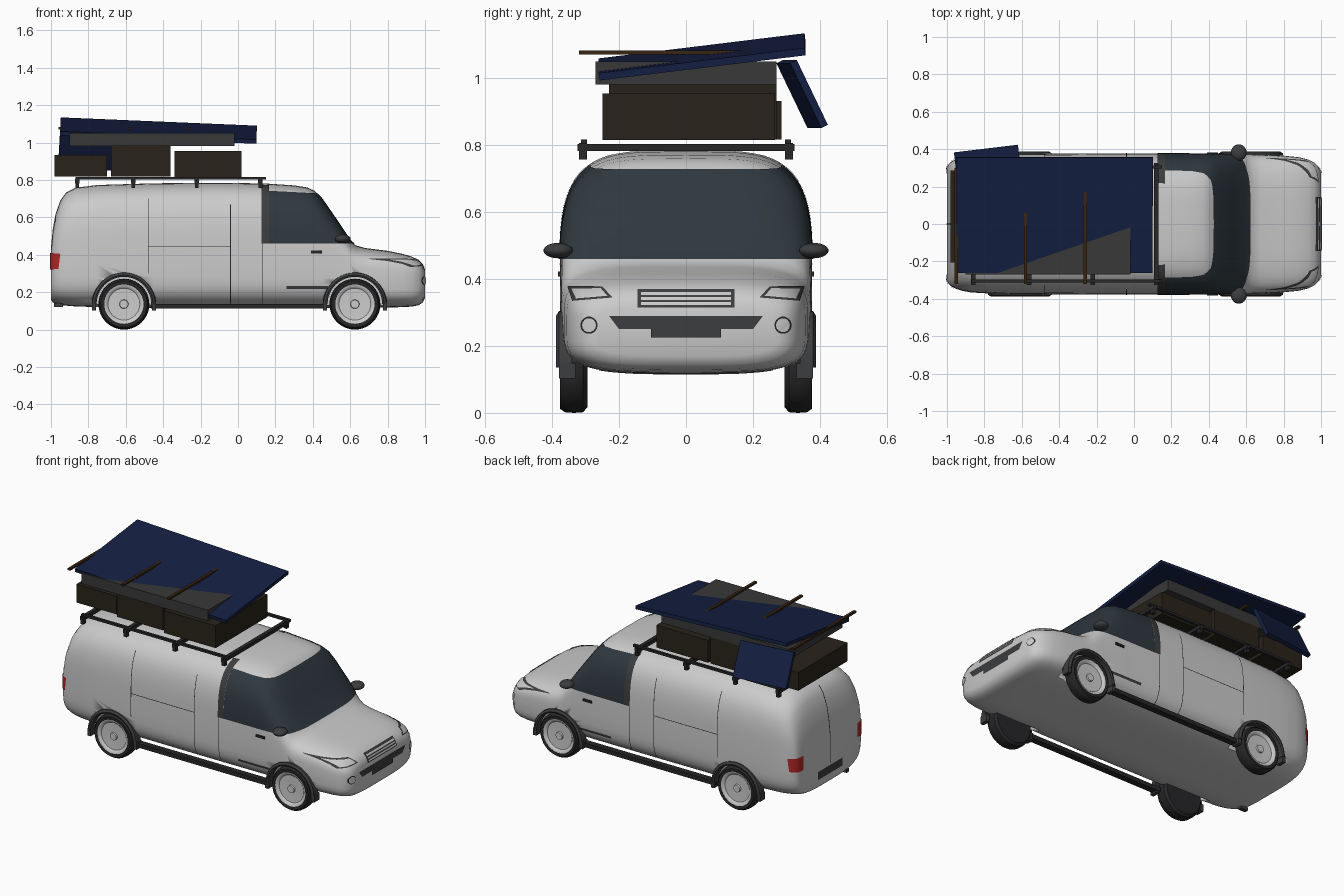
import bpy, bmesh, math
from mathutils import Vector

if "Cube" in bpy.data.objects:
    bpy.data.objects.remove(bpy.data.objects["Cube"])

def mat(name, r, g, b):
    m = bpy.data.materials.new(name)
    m.diffuse_color = (r, g, b, 1)
    m.use_nodes = True
    m.node_tree.nodes["Principled BSDF"].inputs["Base Color"].default_value = m.diffuse_color
    return m

GLASS = mat("glass", .028, .04, .05)
BLACK = mat("black_trim", .02, .02, .022)
DARK = mat("dark_plastic", .045, .047, .05)
BLUE = mat("blue_panel", .007, .014, .055)
BROWN = mat("brown_box", .022, .016, .01)
WOOD = mat("wood_pole", .04, .018, .006)
FOAM = mat("dark_foam", .04, .04, .04)
RED = mat("red_lens", .45, .02, .02)

def finish(name, bm, m=None, smooth=True):
    me = bpy.data.meshes.new(name)
    bm.to_mesh(me)
    bm.free()
    ob = bpy.data.objects.new(name, me)
    bpy.context.collection.objects.link(ob)
    if m:
        me.materials.append(m)
    if smooth:
        bpy.ops.object.select_all(action='DESELECT')
        ob.select_set(True)
        bpy.context.view_layer.objects.active = ob
        bpy.ops.object.shade_smooth_by_angle(angle=math.radians(40))
    return ob

def box(name, c, size, m=None, rot=(0, 0, 0)):
    bm = bmesh.new()
    bmesh.ops.create_cube(bm, size=1)
    bmesh.ops.scale(bm, vec=size, verts=bm.verts)
    ob = finish(name, bm, m, False)
    ob.location, ob.rotation_euler = c, rot
    return ob

def lathe(name, prof, cx, cz, side, m=None, span=360, n=40, loop=False):
    """Revolve (radius, y) points around a y axis through (cx, cz)."""
    bm = bmesh.new()
    full = span == 360
    rings = []
    for i in range(n if full else n + 1):
        a = math.radians(span * i / n)
        rings.append([bm.verts.new((cx + r * math.cos(a), side * y, cz + r * math.sin(a))) for r, y in prof])
    k = len(prof)
    for i in range(n):
        p, q = rings[i], rings[(i + 1) % len(rings)]
        for j in range(k if loop else k - 1):
            bm.faces.new((p[j], p[(j + 1) % k], q[(j + 1) % k], q[j]))
    if not full:
        bm.faces.new(rings[0])
        bm.faces.new(rings[-1])
    bmesh.ops.remove_doubles(bm, verts=bm.verts, dist=1e-5)
    bmesh.ops.recalc_face_normals(bm, faces=bm.faces)
    return finish(name, bm, m)

# Body loft stations: x, half width, bottom, top
ST = [(-1, .30, .16, .44), (-.99, .322, .145, .54), (-.975, .335, .137, .62), (-.95, .347, .132, .69),
      (-.92, .357, .128, .732), (-.87, .366, .124, .758), (-.75, .373, .12, .773), (-.45, .376, .116, .782),
      (-.1, .377, .115, .785), (.15, .377, .115, .781), (.3, .376, .115, .771), (.37, .376, .115, .76),
      (.41, .376, .115, .742), (.45, .375, .115, .698), (.53, .374, .115, .582), (.6, .373, .116, .478),
      (.63, .372, .116, .45), (.68, .37, .117, .436), (.8, .365, .118, .421), (.88, .357, .12, .405),
      (.93, .345, .123, .39), (.965, .328, .13, .373), (.988, .305, .145, .35), (1, .275, .17, .32)]

def body_mesh():
    bm = bmesh.new()
    rings = []
    for x, w, b, t in ST:
        mid = min(.35, (b + t) / 2)
        ring = []
        for i in range(64):
            a = 2 * math.pi * i / 64
            c, s = math.cos(a), math.sin(a)
            y = math.copysign(abs(c) ** .5, c) * w
            z = mid + math.copysign(abs(s) ** .5, s) * ((t - mid) if s > 0 else (mid - b))
            ring.append(bm.verts.new((x, y, z)))
        rings.append(ring)
    for p, q in zip(rings, rings[1:]):
        for j in range(64):
            bm.faces.new((p[j], p[(j + 1) % 64], q[(j + 1) % 64], q[j]))
    bm.faces.new(rings[0])
    bm.faces.new(rings[-1])
    bmesh.ops.recalc_face_normals(bm, faces=bm.faces)
    return bm

def patch(name, axis, poly, side, m=None, off=.003, limit=.2):
    """Skin piece of the body: the part behind a convex outline seen along axis (0=x, 1=y)."""
    bm = body_mesh()
    bm.normal_update()
    for v, n in [(v, v.normal.copy()) for v in bm.verts]:
        v.co += n * off
    area = sum(p[0] * q[1] - q[0] * p[1] for p, q in zip(poly, poly[1:] + poly[:1]))
    planes = []
    for p, q in zip(poly, poly[1:] + poly[:1]):
        nu, nv = (q[1] - p[1]), -(q[0] - p[0])
        if area < 0:
            nu, nv = -nu, -nv
        planes.append((Vector((0, p[0], p[1])), Vector((0, nu, nv))) if axis == 0
                      else (Vector((p[0], 0, p[1])), Vector((nu, 0, nv))))
    if side:
        d = Vector((-side, 0, 0)) if axis == 0 else Vector((0, -side, 0))
        planes.append((-d * limit, d))
    for co, no in planes:
        bmesh.ops.bisect_plane(bm, geom=bm.verts[:] + bm.edges[:] + bm.faces[:], dist=1e-6,
                               plane_co=co, plane_no=no.normalized(), clear_outer=True)
    return finish(name, bm, m)

def rect(u0, u1, v0, v1):
    return [(u0, v0), (u1, v0), (u1, v1), (u0, v1)]

# Body with wheel wells cut out
WX, WZ = (-.61, .625), .136
body = finish("van_body", body_mesh())
for x in WX:
    for s in (-1, 1):
        cut = lathe("wheel_well_cutter", [(0, .26), (.15, .26), (.15, .45), (0, .45)], x, WZ, s)
        cut.hide_render = True
        cut.hide_viewport = True
        mod = body.modifiers.new("well", 'BOOLEAN')
        mod.object, mod.operation, mod.solver = cut, 'DIFFERENCE', 'EXACT'

# Glass, wrapping from door to door
patch("cab_glass", 1, [(.165, .46), (.7, .46), (.7, .6), (.43, .728), (.165, .742)], 0, GLASS)

# Front face
patch("grille", 0, rect(-.145, .145, .315, .37), 1, DARK, limit=.7)
for z in (.326, .341, .356):
    patch("grille_bar", 0, rect(-.135, .135, z - .003, z + .005), 1, None, .006, .7)
patch("lower_intake", 0, [(-.23, .29), (-.2, .25), (.2, .25), (.23, .29)], 1, DARK, limit=.7)
patch("front_plate", 0, rect(-.105, .105, .225, .252), 1, DARK, .005, .7)
patch("rear_plate", 0, rect(-.12, .12, .2, .25), -1, DARK, .003, .9)
patch("rear_door_seam", 0, rect(-.003, .003, .26, .73), -1, BLACK, .002, .9)

for s in (-1, 1):
    # Lamps
    patch("headlight_rim", 0, [(s * .22, .345), (s * .34, .335), (s * .355, .38), (s * .25, .378)], 1, DARK, .002, .7)
    patch("headlight", 0, [(s * .235, .35), (s * .33, .342), (s * .345, .374), (s * .255, .373)], 1, None, .004, .7)
    for r, m, o in ((.026, BLACK, .002), (.021, None, .004)):
        patch("fog_light", 0, [(s * .29 + r * math.cos(a * math.pi / 7), .262 + r * math.sin(a * math.pi / 7))
                               for a in range(14)], 1, m, o, .7)
    patch("tail_light", 1, [(-1.01, .32), (-.96, .325), (-.95, .405), (-1.01, .41)], s, RED, .004, .27)
    # Side trim and panel seams
    patch("door_pillar", 1, rect(.125, .165, .46, .772), s, DARK, .004)
    for u in ((-.482, -.478, .3, .7), (-.042, -.038, .14, .67), (-.48, -.04, .443, .447), (.128, .132, .14, .46)):
        patch("panel_seam", 1, rect(*u), s, BLACK, .0015)
    patch("door_strip", 1, rect(.26, .48, .217, .232), s, DARK, .004)
    box("door_handle", (.42, s * .377, .415), (.06, .012, .014), BLACK)
    box("side_sill", (0, s * .345, .125), (.93, .04, .026), BLACK)
    # Mirrors
    bm = bmesh.new()
    bmesh.ops.create_uvsphere(bm, u_segments=24, v_segments=14, radius=1)
    bmesh.ops.scale(bm, vec=(.042, .044, .023), verts=bm.verts)
    bmesh.ops.translate(bm, vec=(.56, s * .382, .485), verts=bm.verts)
    finish("side_mirror", bm, DARK)
    # Wheels, arches, mud flaps
    for x in WX:
        lathe("tyre", [(0, .295), (.12, .295), (.134, .308), (.136, .335), (.134, .362), (.124, .376), (.105, .374),
                       (.105, .355)], x, WZ, s, BLACK)
        lathe("wheel_rim", [(0, .37), (.022, .37), (.024, .36), (.085, .362), (.095, .372), (.107, .374),
                            (.107, .35)], x, WZ, s)
        lathe("wheel_arch", [(.146, .34), (.146, .383), (.155, .388), (.168, .38), (.172, .34)], x, WZ, s, DARK,
              180, 28, True)
        for e in (-1, 1):
            box("mud_flap", (x + e * .16, s * .355, .125), (.022, .05, .045), DARK)
    # Roof rack rails and feet
    box("rack_rail", (-.36, s * .305, .81), (1.02, .018, .014), BLACK)
    for x in (-.86, -.56, -.22, .12):
        box("rack_foot", (x, s * .308, .782), (.02, .024, .05), BLACK)
for x in (-.86, -.56, -.22, .12):
    box("rack_crossbar", (x, 0, .793), (.024, .65, .022), BLACK)
box("exhaust_pipe", (-.96, -.2, .132), (.05, .025, .02), DARK)

# Roof load: boxes, foam, panels and poles
box("rear_box", (-.84, .04, .875), (.28, .49, .115), BROWN)
box("middle_box", (-.52, .02, .9), (.32, .5, .165), BROWN)
box("front_box", (-.16, .008, .885), (.36, .516, .14), BROWN)
box("foam_mattress", (-.46, 0, 1.016), (.88, .54, .068), FOAM)
box("large_panel", (-.425, .048, 1.064), (1.05, .62, .022), BLUE, (.1214, .042, 0))
box("small_panel", (-.785, .347, .953), (.345, .022, .215), BLUE, (.45, 0, .12))
for x in (-.95, -.58, -.26):
    box("wood_pole", (x, -.01, 1.077), (.018, .62, .012), WOOD)
